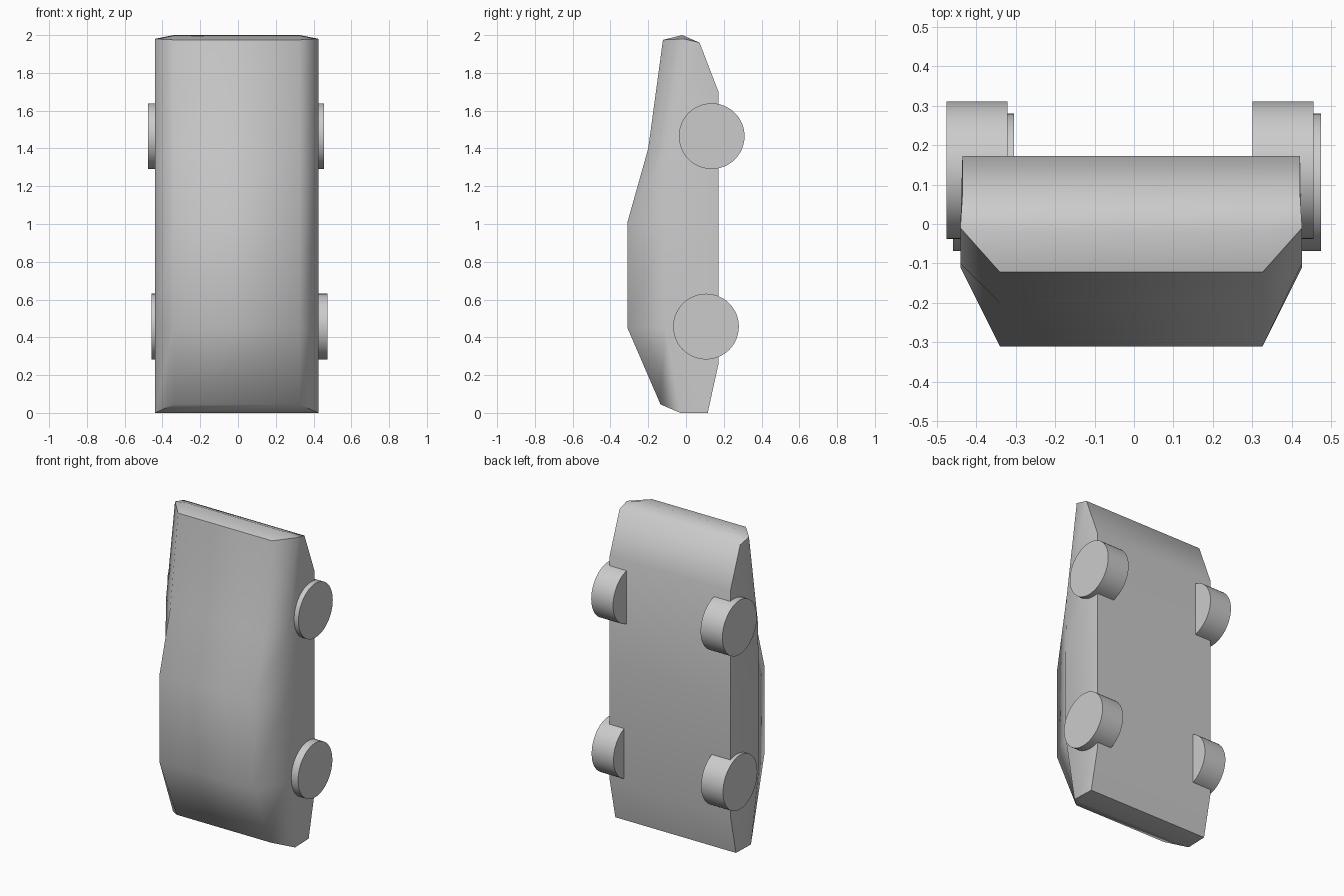
import bpy, bmesh, math

if "Cube" in bpy.data.objects:
    bpy.data.objects.remove(bpy.data.objects["Cube"])

CX = -0.007  # body is slightly off centre


def finish(obj, angle):
    bpy.ops.object.select_all(action='DESELECT')
    obj.select_set(True)
    bpy.context.view_layer.objects.active = obj
    bpy.ops.object.shade_smooth_by_angle(angle=math.radians(angle))


# Car body, lofted nose-down: (y, z) of the sill, belt line and roof edge per station
stations = [
    [(0.115, 0.0), (-0.03, 0.0), (-0.135, 0.045)],
    [(0.172, 0.26), (-0.11, 0.45), (-0.31, 0.45)],
    [(0.172, 1.01), (-0.11, 1.01), (-0.31, 1.01)],
    [(0.172, 1.70), (-0.10, 1.40), (-0.20, 1.40)],
    [(0.072, 1.96), (-0.01, 1.98), (-0.122, 1.975)],
]
half_widths = [0.428, 0.433, 0.333]

bm = bmesh.new()
rings = []
for st in stations:
    left = [bm.verts.new((CX - w, y, z)) for w, (y, z) in zip(half_widths, st)]
    right = [bm.verts.new((CX + w, y, z)) for w, (y, z) in zip(half_widths, st)]
    rings.append(left + right[::-1])
for a, b in zip(rings, rings[1:]):
    for i in range(6):
        j = (i + 1) % 6
        bm.faces.new((a[i], a[j], b[j], b[i]))

# Nose cap: flat panel plus sloped lip
n = rings[0]
bm.faces.new((n[0], n[1], n[4], n[5]))
bm.faces.new((n[1], n[2], n[3], n[4]))

# Tail cap with a raised ridge
t = rings[-1]
r0 = bm.verts.new((CX - 0.333, -0.02, 2.0))
r1 = bm.verts.new((CX + 0.333, -0.02, 2.0))
for f in ((t[0], r0, r1, t[5]), (r0, t[2], t[3], r1),
          (t[0], t[1], r0), (t[1], t[2], r0),
          (t[5], r1, t[4]), (t[4], r1, t[3])):
    bm.faces.new(f)
bmesh.ops.recalc_face_normals(bm, faces=bm.faces)
mesh = bpy.data.meshes.new("car_body")
bm.to_mesh(mesh)
bm.free()
body = bpy.data.objects.new("car_body", mesh)
bpy.context.collection.objects.link(body)
finish(body, 64)


# Wheels
def wheel(name, x, y, z):
    bpy.ops.mesh.primitive_cylinder_add(vertices=48, radius=0.174, depth=0.155,
                                        location=(x, y, z), rotation=(0, math.pi / 2, 0))
    obj = bpy.context.object
    obj.name = name
    finish(obj, 30)


wheel("rear_wheel_left", -0.398, 0.136, 1.465)
wheel("rear_wheel_right", 0.378, 0.136, 1.465)
wheel("front_wheel_left", -0.381, 0.106, 0.457)
wheel("front_wheel_right", 0.396, 0.106, 0.457)
